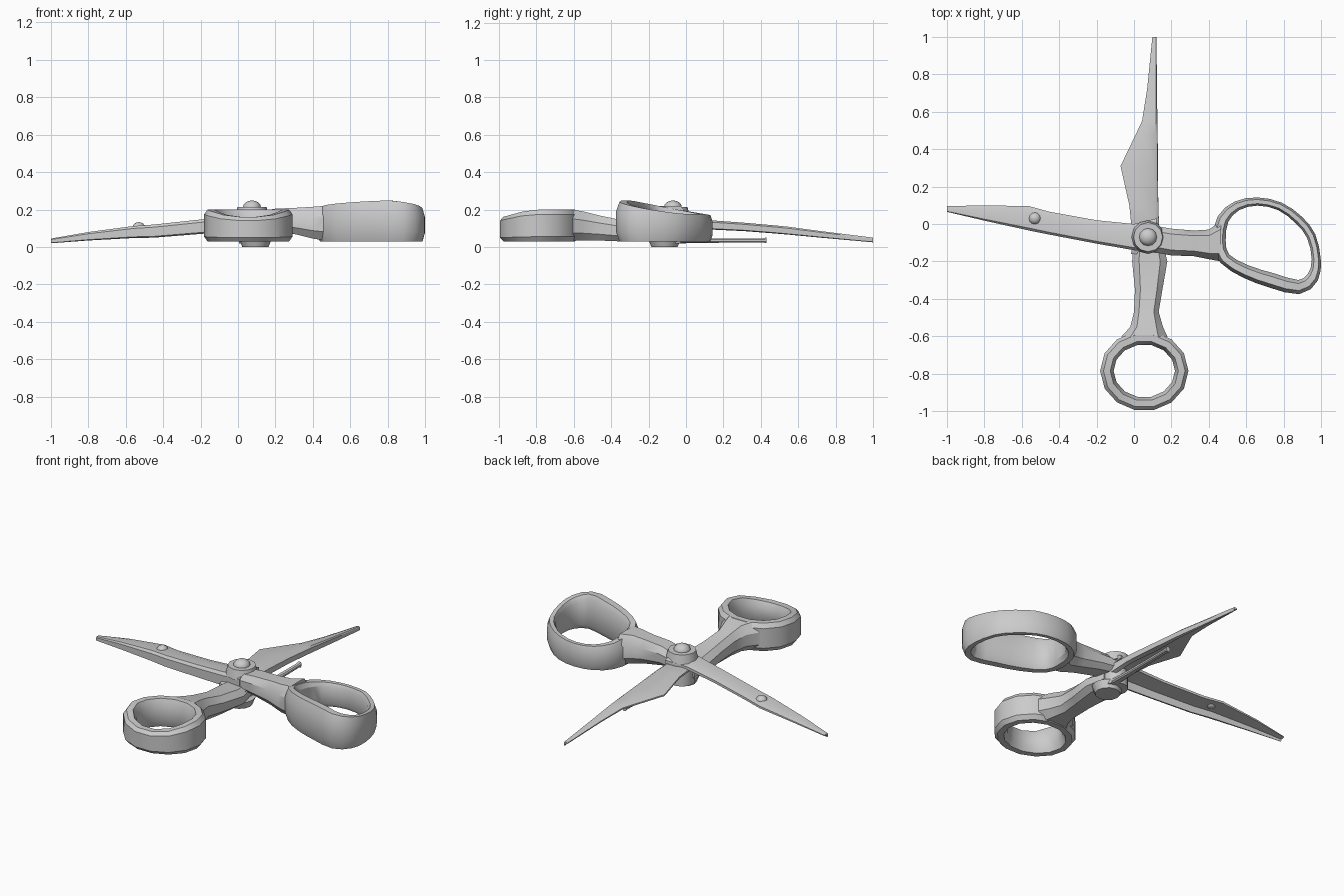
import bpy, bmesh, math
from mathutils import Vector

cube = bpy.data.objects.get("Cube")
if cube:
    bpy.data.objects.remove(cube, do_unlink=True)

steel = bpy.data.materials.new("light grey steel")
steel.use_nodes = True
grey = (0.6, 0.6, 0.6, 1)
steel.diffuse_color = grey
steel.node_tree.nodes["Principled BSDF"].inputs["Base Color"].default_value = grey


def finish(name, bm, angle=32):
    """Turn a bmesh into a shaded, coloured object."""
    bmesh.ops.recalc_face_normals(bm, faces=bm.faces)
    mesh = bpy.data.meshes.new(name)
    bm.to_mesh(mesh)
    bm.free()
    mesh.materials.append(steel)
    obj = bpy.data.objects.new(name, mesh)
    bpy.context.collection.objects.link(obj)
    bpy.ops.object.select_all(action="DESELECT")
    obj.select_set(True)
    bpy.context.view_layer.objects.active = obj
    bpy.ops.object.shade_smooth_by_angle(angle=math.radians(angle))
    return obj


def loft(name, sections, closed=False):
    """Skin a row of equal-sized cross-sections."""
    bm = bmesh.new()
    loops = [[bm.verts.new(p) for p in section] for section in sections]
    count = len(loops[0])
    pairs = list(zip(loops, loops[1:]))
    if closed:
        pairs.append((loops[-1], loops[0]))
    else:
        bm.faces.new(loops[0])
        bm.faces.new(loops[-1])
    for a, b in pairs:
        for i in range(count):
            j = (i + 1) % count
            bm.faces.new((a[i], a[j], b[j], b[i]))
    return finish(name, bm)


def bar(name, axis, rows, shape):
    """Rows hold: distance along axis, side start, side end, low z, high z."""
    sections = []
    for along, start, end, low, high in rows:
        section = []
        for u, v in shape:
            side = start + (end - start) * u
            z = low + (high - low) * v
            section.append((along, side, z) if axis == "x" else (side, along, z))
        sections.append(section)
    return loft(name, sections)


def finger_loop(name, path, low, top):
    """Path holds x, y and half the wall width; top is a height rule."""
    profile = [(1, .25), (1, .75), (.5, 1), (-.5, 1),
               (-1, .85), (-1, .15), (-.5, 0), (.5, 0)]
    sections = []
    for i, (x, y, half) in enumerate(path):
        before = Vector(path[i - 1][:2])
        after = Vector(path[(i + 1) % len(path)][:2])
        way = (after - before).normalized()
        high = top(x, y)
        sections.append([(x - way.y * half * u, y + way.x * half * u,
                          low + (high - low) * v) for u, v in profile])
    return loft(name, sections, closed=True)


def smooth_path(points):
    """Add one curved in-between point on every span of a closed path."""
    result = []
    n = len(points)
    for i in range(n):
        a, b, c, d = (Vector(points[(i + k) % n]) for k in (-1, 0, 1, 2))
        result += [tuple(b), tuple((b + c) * 0.5625 - (a + d) * 0.0625)]
    return result


def disc(name, x, y, low, high, bottom, top, sides=12):
    """Tapered round part."""
    sections = []
    for radius, z in ((bottom, low), (top, high)):
        sections.append([(x + radius * math.cos(math.tau * i / sides),
                          y + radius * math.sin(math.tau * i / sides), z)
                         for i in range(sides)])
    return loft(name, sections)


def dome(name, x, y, z, radius, height):
    """Flattened ball."""
    bm = bmesh.new()
    bmesh.ops.create_uvsphere(bm, u_segments=12, v_segments=8, radius=1)
    for v in bm.verts:
        v.co = (x + v.co.x * radius, y + v.co.y * radius, z + v.co.z * height)
    return finish(name, bm, 50)


# Blades: thick spine at the start side, thin cutting edge at the end side
blade_shape = [(0, .1), (0, .8), (.1, 1), (.7, 1), (1, .85),
               (1, .65), (.25, .5), (.15, 0)]
bar("side_blade", "x", [
    (-1, .065, .095, .02, .045), (-.8, .018, .1, .035, .08),
    (-.56, -.035, .095, .048, .112), (-.45, -.057, .065, .05, .12),
    (-.2, -.105, .02, .07, .147), (0, -.14, 0, .085, .17),
    (.12, -.155, .03, .09, .19)], blade_shape)
bar("back_blade", "y", [
    (-.16, .16, -.015, .05, .12), (-.05, .135, -.01, .08, .15),
    (.1, .13, -.025, .095, .145), (.31, .125, -.072, .085, .13),
    (.48, .125, .01, .072, .115), (.55, .125, .043, .066, .108),
    (.72, .123, .07, .05, .085), (1, .12, .098, .025, .05)], blade_shape)
dome("blade_stud", -.53, .03, .105, .033, .028)

# Handle shanks
shank_shape = [(0, .25), (0, .7), (.2, 1), (.8, 1),
               (1, .7), (1, .25), (.8, 0), (.2, 0)]
bar("left_shank", "x", [
    (.05, -.14, .0, .1, .18), (.2, -.168, -.025, .09, .205),
    (.32, -.172, -.035, .065, .21), (.4, -.188, -.03, .045, .215),
    (.465, -.2, .015, .035, .22)], shank_shape)
bar("front_shank", "y", [
    (-.08, 0, .15, .04, .12), (-.2, -.01, .178, .03, .13),
    (-.35, .005, .152, .03, .145), (-.47, 0, .132, .035, .17),
    (-.55, -.02, .155, .035, .19), (-.605, -.07, .18, .035, .2)], shank_shape)

# Large finger loop
big_path = [
    (.455, -.09, .035), (.475, .025, .032), (.55, .097, .026),
    (.66, .12, .022), (.78, .094, .022), (.88, .022, .024),
    (.947, -.065, .024), (.974, -.19, .024), (.955, -.285, .032),
    (.88, -.337, .038), (.74, -.303, .04), (.6, -.255, .036),
    (.485, -.185, .032)]
finger_loop("large_finger_loop", smooth_path(big_path), .03,
            lambda x, y: .21 - .18 * (y + .1) - .15 * max(0, x - .8))

# Small finger loop
small_path = []
sides = 14
for i in range(sides):
    turn = math.tau * i / sides
    small_path.append((.055 + .2 * math.cos(turn),
                       -.785 + .178 * math.sin(turn), .036))
finger_loop("small_finger_loop", small_path, .03,
            lambda x, y: min(.2, .155 + .3 * (y + .98)))

# Pivot screw, its nut and the thin spring strip under the blade
pivot_x, pivot_y = .075, -.07
disc("pivot_pin", pivot_x, pivot_y, .02, .17, .07, .07)
disc("pivot_washer", pivot_x, pivot_y, .16, .215, .09, .078)
dome("screw_head", pivot_x, pivot_y, .212, .048, .037)
disc("pivot_nut", .093, -.115, 0, .045, .07, .088)
bar("spring_strip", "y", [
    (-.16, .08, .14, .02, .05), (.1, .095, .13, .022, .046),
    (.41, .1, .127, .025, .046), (.43, .1, .127, .02, .052)], shank_shape)
